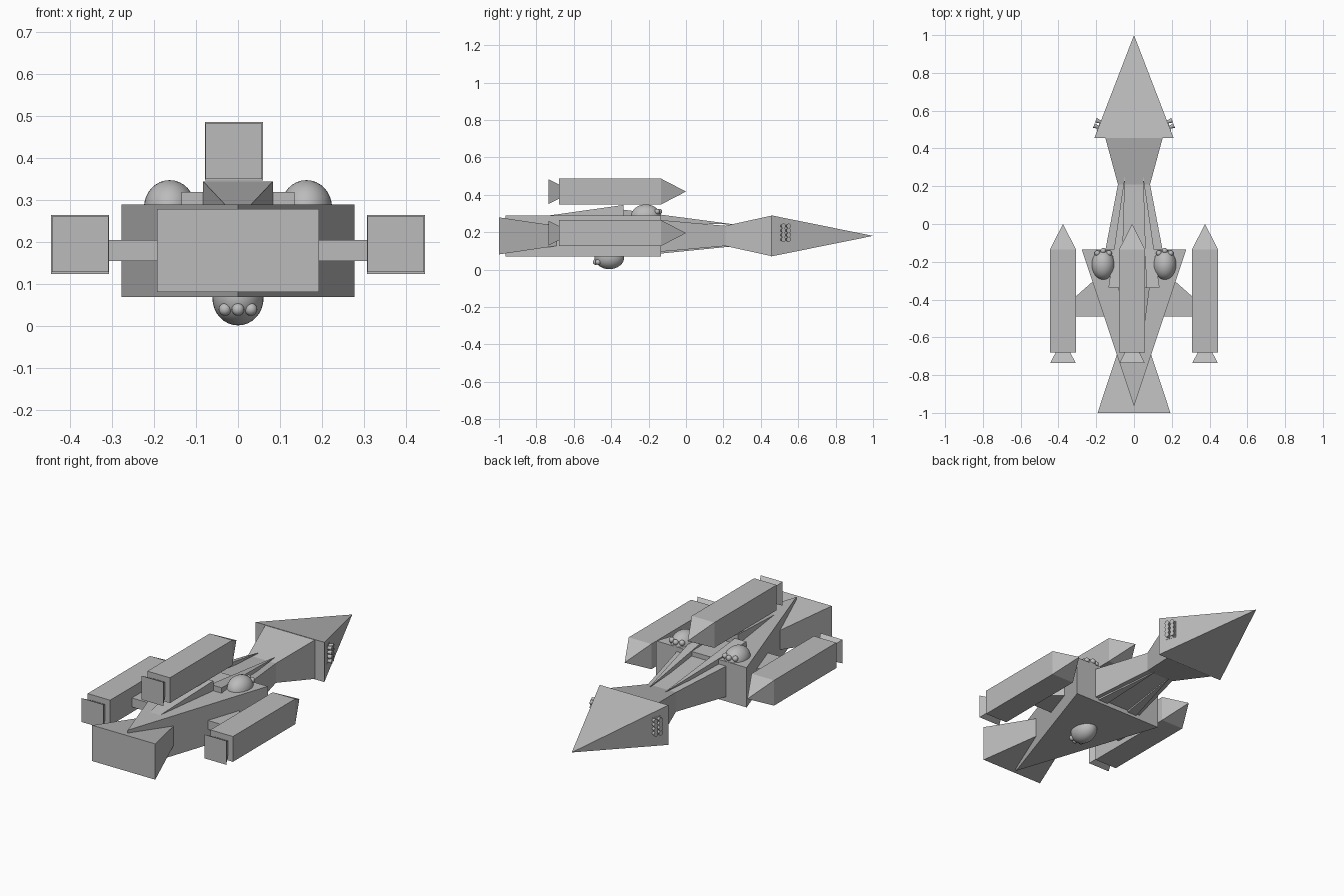
import bpy
import bmesh
import math
from mathutils import Matrix, Vector

cube = bpy.data.objects.get("Cube")
if cube:
    bpy.data.objects.remove(cube, do_unlink=True)

GREY = (0.5, 0.5, 0.5, 1)
mat = bpy.data.materials.new("hull grey")
mat.use_nodes = True
mat.diffuse_color = GREY
mat.node_tree.nodes["Principled BSDF"].inputs["Base Color"].default_value = GREY


def finish(name, bm, smooth=False):
    bmesh.ops.remove_doubles(bm, verts=bm.verts, dist=1e-5)
    bmesh.ops.recalc_face_normals(bm, faces=bm.faces)
    mesh = bpy.data.meshes.new(name)
    bm.to_mesh(mesh)
    bm.free()
    mesh.materials.append(mat)
    if smooth:
        mesh.shade_smooth()
    obj = bpy.data.objects.new(name, mesh)
    bpy.context.collection.objects.link(obj)
    return obj


def loft(name, sections):
    """Rectangles (y, centre x, centre z, half width, half height) joined along y; zero size makes a tip."""
    bm = bmesh.new()
    rings = []
    for y, cx, cz, w, h in sections:
        if w == 0:
            rings.append([bm.verts.new((cx, y, cz))])
        else:
            rings.append([bm.verts.new((cx + sx * w, y, cz + sz * h))
                          for sx, sz in ((-1, -1), (1, -1), (1, 1), (-1, 1))])
    for a, b in zip(rings, rings[1:]):
        for i in range(4):
            j = (i + 1) % 4
            if len(a) == 1:
                bm.faces.new((a[0], b[i], b[j]))
            elif len(b) == 1:
                bm.faces.new((a[i], a[j], b[0]))
            else:
                bm.faces.new((a[i], a[j], b[j], b[i]))
    for ring in (rings[0], rings[-1]):
        if len(ring) == 4:
            bm.faces.new(ring)
    return finish(name, bm)


def slab(name, outline, z0, z1):
    bm = bmesh.new()
    face = bm.faces.new([bm.verts.new((x, y, z0)) for x, y in outline])
    ext = bmesh.ops.extrude_face_region(bm, geom=[face])
    top = [v for v in ext["geom"] if isinstance(v, bmesh.types.BMVert)]
    bmesh.ops.translate(bm, verts=top, vec=(0, 0, z1 - z0))
    return finish(name, bm)


def ball(name, centre, radii, segments=32):
    bm = bmesh.new()
    bmesh.ops.create_uvsphere(bm, u_segments=segments, v_segments=segments // 2, radius=1,
                              matrix=Matrix.Translation(centre) @ Matrix.Diagonal((*radii, 1)))
    return finish(name, bm, True)


def dome(name, x, y, z, facing, eye_z):
    """Turret dome with three small round ports on one end."""
    radii = Vector((0.061, 0.08, 0.065))
    ball(name, (x, y, z), radii)
    for i in (-1, 0, 1):
        dx, dz = i * 0.031, eye_z - z
        dy = radii.y * math.sqrt(1 - (dx / radii.x) ** 2 - (dz / radii.z) ** 2)
        ball(name + "_port", (x + dx, y + facing * dy, eye_z), (0.015,) * 3, 16)


def pod(name, x, z):
    loft(name, [(-0.68, x, z, 0.069, 0.07), (-0.135, x, z, 0.069, 0.07), (0, x, z, 0, 0)])
    loft(name + "_nozzle", [(-0.735, x, z, 0.067, 0.066), (-0.675, x, z, 0.036, 0.036)])


# Main hull
slab("hull_wedge", [(0, -0.965), (0.277, -0.135), (-0.277, -0.135)], 0.07, 0.29)
loft("nose", [(0.455, 0, 0.18, 0.21, 0.11), (1, 0, 0.18, 0, 0)])
loft("neck", [(-0.14, 0, 0.18, 0.152, 0.085), (0.21, 0, 0.18, 0.085, 0.054),
              (0.456, 0, 0.18, 0.152, 0.108)])
loft("main_engine", [(-1, 0, 0.18, 0.193, 0.099), (-0.6, 0, 0.18, 0.06, 0.04)])

# Dorsal ramp under the upper pod
loft("dorsal_ramp", [(-0.96, 0, 0.257, 0, 0), (-0.335, 0, 0.305, 0.083, 0.04)])

# Pods
pod("upper_pod", -0.01, 0.417)
for side, label in ((1, "left"), (-1, "right")):
    pod(label + "_pod", side * 0.376, 0.195)
    slab(label + "_pylon", [(side * x, y) for x, y in
         ((0.1, -0.49), (0.31, -0.49), (0.31, -0.385), (0.1, -0.2))], 0.155, 0.205)

    # Tapered fins along the neck
    loft(label + "_upper_fin", [(-0.335, side * 0.1, 0.29, 0.035, 0.03),
                                (0.27, side * 0.047, 0.24, 0, 0)])
    loft(label + "_lower_fin", [(-0.14, side * 0.1, 0.11, 0.03, 0.025),
                                (0.25, side * 0.047, 0.124, 0, 0)])

    dome(label + "_dome", side * 0.163, -0.215, 0.283, 1, 0.31)

    # Gun cluster on the nose
    slab(label + "_gun_plate", [(side * x, y) for x, y in
         ((0.15, 0.495), (0.197, 0.495), (0.175, 0.55), (0.14, 0.55))], 0.148, 0.245)
    out = Vector((side * 0.545, 0.21, 0)).normalized()
    along = Vector((-side * 0.21, 0.545, 0)).normalized()
    turn = out.to_track_quat("Z", "Y").to_matrix().to_4x4()
    bm = bmesh.new()
    for col in (0, 1):
        for row in range(4):
            place = Vector((side * 0.196, 0.515, 0.161 + row * 0.024)) + along * col * 0.03
            bmesh.ops.create_cone(bm, cap_ends=True, segments=12, radius1=0.006, radius2=0.013,
                                  depth=0.035, matrix=Matrix.Translation(place) @ turn)
    finish(label + "_guns", bm)

# Belly turret
dome("belly_dome", 0, -0.41, 0.067, -1, 0.04)
